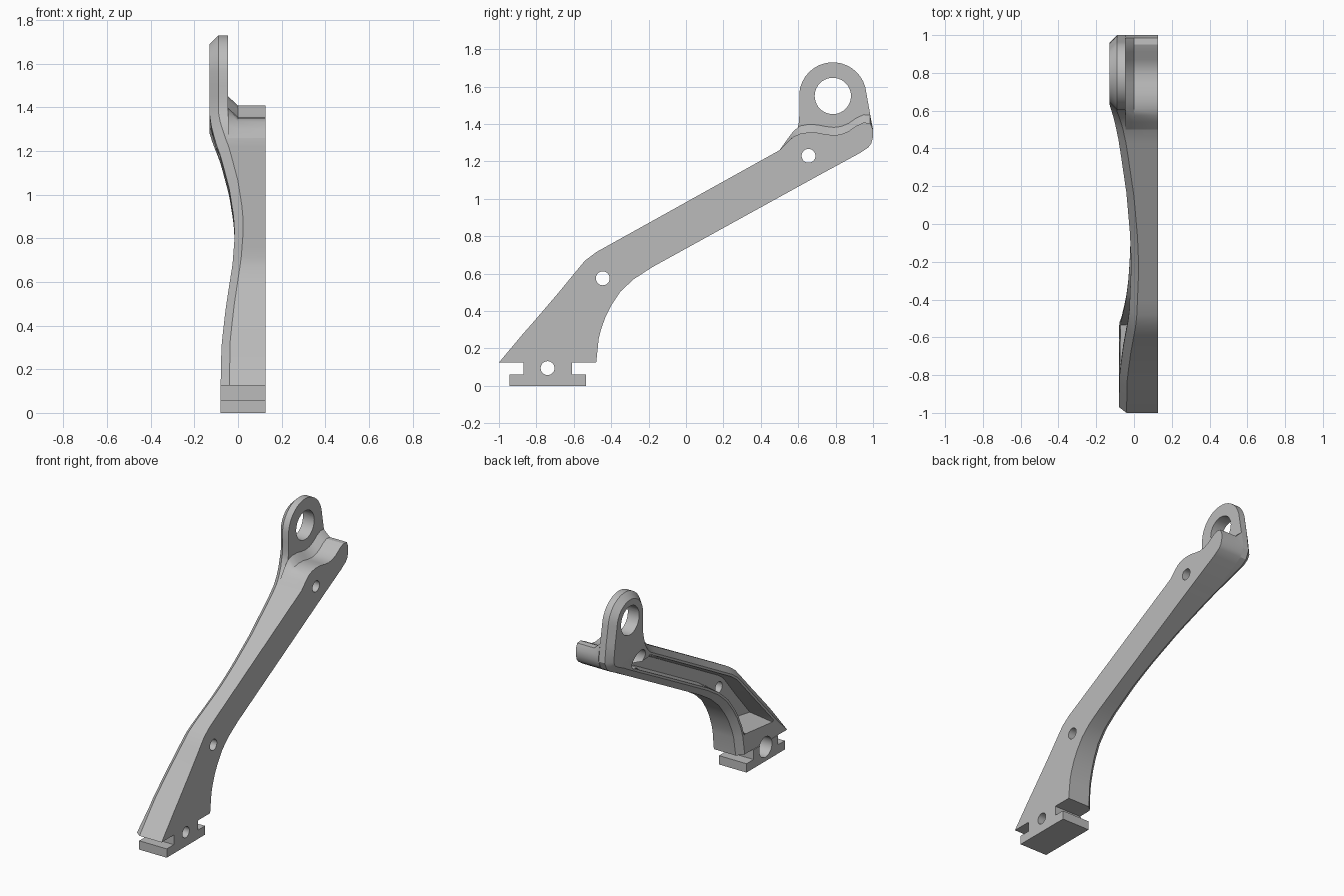
import bpy, bmesh
from math import cos, sin, radians
from mathutils import Vector

default_cube = bpy.data.objects.get("Cube")
if default_cube:
    bpy.data.objects.remove(default_cube, do_unlink=True)

metal = bpy.data.materials.new("plain_grey")
metal.use_nodes = True
grey = (0.5, 0.5, 0.5, 1)
metal.diffuse_color = grey
metal.node_tree.nodes["Principled BSDF"].inputs["Base Color"].default_value = grey

FLAT_SIDE = 0.127      # flat face of the bracket
TAB_BACK = -0.045      # inner face of the eye tab
CHAMFER = 0.04
POCKET_FLOOR = 0.065
EYE = Vector((0.785, 1.55))
EYE_RADIUS = 0.18


def make_object(name, rings, faces):
    """Mesh object from a list of rings of points plus faces of (ring, point) keys."""
    mesh = bmesh.new()
    verts = [[mesh.verts.new(point) for point in ring] for ring in rings]
    for face in faces:
        mesh.faces.new([verts[ring][point] for ring, point in face])
    bmesh.ops.recalc_face_normals(mesh, faces=mesh.faces)
    data = bpy.data.meshes.new(name)
    mesh.to_mesh(data)
    mesh.free()
    data.materials.append(metal)
    obj = bpy.data.objects.new(name, data)
    bpy.context.collection.objects.link(obj)
    return obj


def bridge(ring_count, point_count):
    """Quads that join each ring to the next one."""
    return [[(r, p), (r, (p + 1) % point_count),
             (r + 1, (p + 1) % point_count), (r + 1, p)]
            for r in range(ring_count - 1) for p in range(point_count)]


def prism(name, layers):
    """Solid from (x, outline) layers with flat end caps."""
    rings = [[(x, y, z) for y, z in outline] for x, outline in layers]
    count = len(rings[0])
    faces = bridge(len(rings), count)
    faces += [[(end, p) for p in range(count)] for end in (0, len(rings) - 1)]
    return make_object(name, rings, faces)


def sweep_height(y, z):
    """Level of the curved side, sweeping in at the waist and out at the tab."""
    knots = [(-0.3, -0.08), (0, -0.076), (0.2, -0.06), (0.5, -0.026),
             (0.75, -0.015), (0.9, -0.02), (1.12, -0.04), (1.38, -0.08), (1.6, -0.13)]
    position = min(max(z + 0.4 * y, knots[0][0]), knots[-1][0])
    for (start, low), (end, high) in zip(knots, knots[1:]):
        if position <= end:
            return low + (high - low) * (position - start) / (end - start)
    return knots[-1][1]


# Paired stations of the lower and upper edge, from the foot to the eye
stations = [((-0.48, 0.125), (-1, 0.125)), ((-0.467, 0.25), (-0.87, 0.28)),
            ((-0.455, 0.3), (-0.83, 0.325)), ((-0.43, 0.37), (-0.77, 0.395)),
            ((-0.4, 0.43), (-0.68, 0.5)), ((-0.35, 0.505), (-0.59, 0.61)),
            ((-0.28, 0.57), (-0.54, 0.67)), ((-0.18, 0.635), (-0.48, 0.715))]
pocket_start = 2
lower_start, upper_start = map(Vector, stations[-1])
STEPS = 14
for step in range(1, STEPS + 1):
    stations.append((lower_start.lerp(Vector((0.7, 1.12)), step / STEPS),
                     upper_start.lerp(Vector((0.5, 1.26)), step / STEPS)))
pocket_end = len(stations) - 2
arm_end = len(stations)
stations += [((0.78, 1.165), (0.54, 1.295)), ((0.85, 1.205), (0.575, 1.335)),
             ((0.93, 1.245), (0.597, 1.38)), ((0.975, 1.275), (0.604, 1.41)),
             ((1, 1.33), (0.606, 1.45)), ((0.985, 1.45), (0.606, 1.5))]
for degrees in range(5, 90, 10):
    across, up = EYE_RADIUS * cos(radians(degrees)), EYE_RADIUS * sin(radians(degrees))
    stations.append((EYE + Vector((across, up)), EYE + Vector((-across, up))))

# Whole edge as one path, so it can be inset along its normals
count = len(stations)
path = [Vector(lower) for lower, upper in stations]
path += [Vector(upper) for lower, upper in reversed(stations)]


def inset(index, distance):
    along = path[min(index + 1, len(path) - 1)] - path[max(index - 1, 0)]
    along.normalize()
    point = path[index] + Vector((-along.y, along.x)) * distance
    return point.x, max(point.y, path[0].y)


def edge_column(index, station):
    """Back, chamfer, rim, pocket edge and pocket floor at one edge point."""
    level = sweep_height(*path[index])
    back = FLAT_SIDE if station <= arm_end else TAB_BACK
    floor = POCKET_FLOOR if pocket_start <= station <= pocket_end else level
    profile = [(back, 0), (level + CHAMFER, 0), (level, CHAMFER),
               (level, CHAMFER + 0.015), (floor, CHAMFER + 0.03)]
    return [(x, *inset(index, distance)) for x, distance in profile]


# Arm with pocket, running into the eye tab
rings = []
for station in range(count):
    lower = edge_column(station, station)
    upper = edge_column(len(path) - 1 - station, station)
    rings.append(lower + upper[::-1])
size = len(rings[0])
faces = bridge(count, size)
for end in (0, count - 1):
    faces += [[(end, k), (end, k + 1), (end, size - 2 - k), (end, size - 1 - k)]
              for k in range(size // 2 - 1)]
arm = make_object("arm_and_eye_tab", rings, faces)

# Thick wavy head beside the tab, with a sloped fillet against it
crest = [(0.5, 1.26), (0.54, 1.3), (0.575, 1.333), (0.61, 1.348), (0.65, 1.355),
         (0.7, 1.354), (0.745, 1.345), (0.79, 1.34), (0.83, 1.345), (0.87, 1.362),
         (0.91, 1.39), (0.95, 1.408), (0.985, 1.405)]
underside = [(1, 1.37), (1, 1.33), (0.99, 1.295), (0.975, 1.275), (0.93, 1.245), (0.7, 1.12)]
raised = [(y, z + min(0.042, (y - 0.5) * 0.4)) for y, z in crest]
head = prism("wavy_head", [(FLAT_SIDE, crest + underside), (0, crest + underside),
                           (TAB_BACK, raised + underside)])

# T-shaped foot
foot_outline = [(-0.945, 0), (-0.535, 0), (-0.535, 0.06), (-0.61, 0.06),
                (-0.61, 0.125), (-0.87, 0.125), (-0.87, 0.06), (-0.945, 0.06)]
foot = prism("slotted_foot", [(-0.08, foot_outline), (FLAT_SIDE, foot_outline)])

# Bolt holes, counterbores and the eye: (y, z, radius, end of the cut)
through = 0.3
holes = [(-0.445, 0.575, 0.037, through), (0.655, 1.23, 0.037, through),
         (-0.74, 0.095, 0.037, through), (EYE.x, EYE.y, 0.097, through),
         (0.655, 1.23, 0.066, 0.04), (-0.74, 0.095, 0.068, 0.04)]
SIDES = 40
for y, z, radius, stop in holes:
    circle = [(y + radius * cos(radians(360 * k / SIDES)),
               z + radius * sin(radians(360 * k / SIDES))) for k in range(SIDES)]
    cutter = prism("hole_cutter", [(-through, circle), (stop, circle)])
    cutter.hide_render = True
    for part in (arm, head, foot):
        spans = [corner[:] for corner in part.bound_box]
        if not (min(c[1] for c in spans) < y < max(c[1] for c in spans)
                and min(c[2] for c in spans) - radius < z < max(c[2] for c in spans) + radius):
            continue
        cut = part.modifiers.new("hole", 'BOOLEAN')
        cut.operation = 'DIFFERENCE'
        cut.solver = 'EXACT'
        cut.object = cutter
        bpy.context.view_layer.objects.active = part
        bpy.ops.object.modifier_apply(modifier=cut.name)
    bpy.data.objects.remove(cutter, do_unlink=True)

# Smooth curves, crisp edges
bpy.ops.object.select_all(action='DESELECT')
for part in (arm, head, foot):
    part.select_set(True)
bpy.context.view_layer.objects.active = arm
bpy.ops.object.shade_smooth_by_angle(angle=radians(25))
